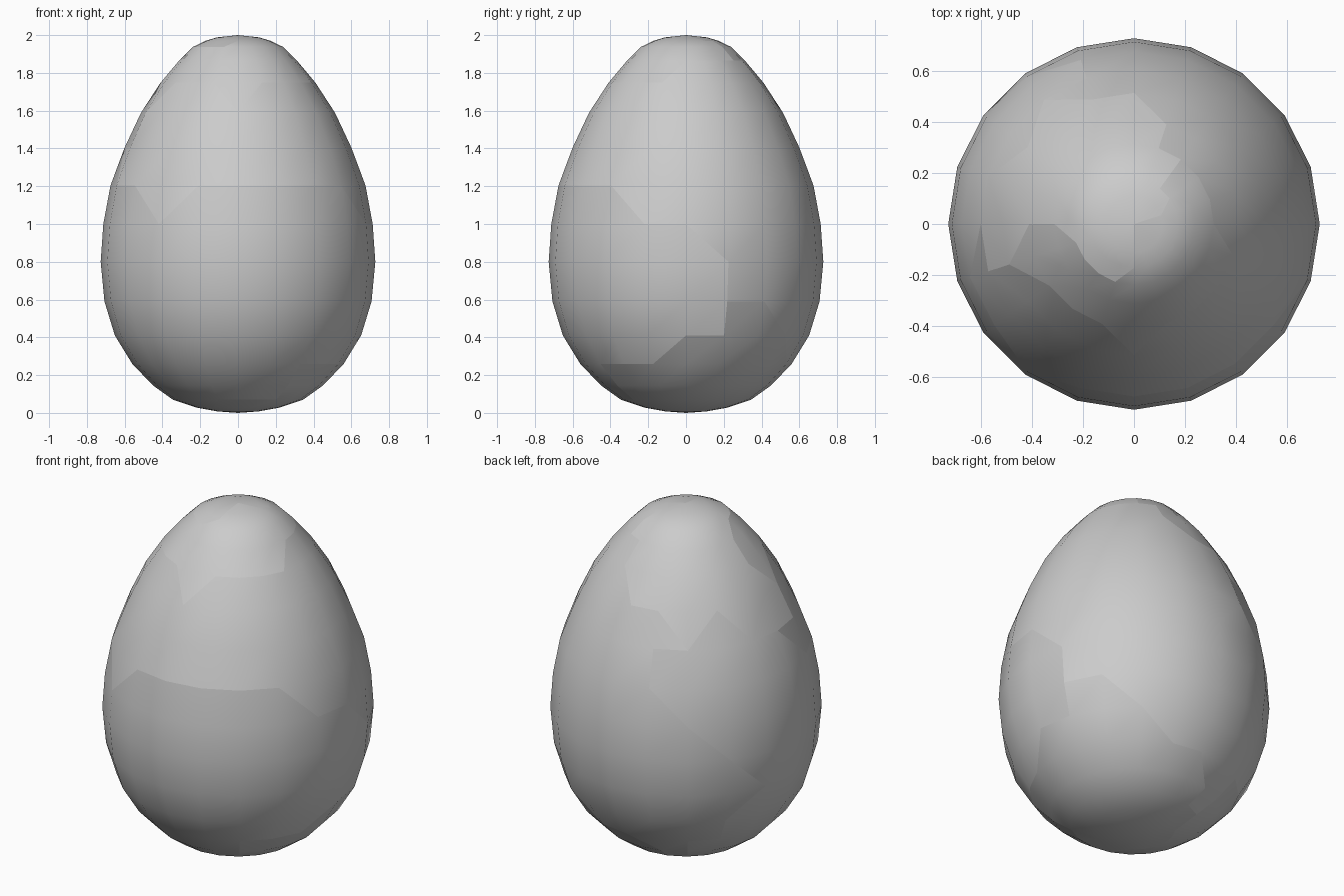
import bpy, bmesh, math

if "Cube" in bpy.data.objects:
    bpy.data.objects.remove(bpy.data.objects["Cube"])

SIDES = 20
THICK = 0.03
# egg profile (radius, height) between the two poles
PROFILE = [(.11, .008), (.22, .028), (.345, .07), (.45, .145), (.56, .26),
           (.652, .41), (.707, .59), (.727, .80), (.713, 1.0), (.675, 1.204),
           (.60, 1.405), (.513, 1.59), (.41, 1.748), (.312, 1.865),
           (.238, 1.938), (.172, 1.97), (.112, 1.988)]
TOP = len(PROFILE) + 1

# crack paths as (ring, side) steps, sides counted from the front to the right
CRACKS = [
    # belt crack round the front, right side and back
    [(11, -5), (10, -4), (10, -3), (9, -2), (10, -1), (10, 3), (9, 4), (9, 5),
     (8, 6), (7, 6), (7, 7), (5, 9), (5, 10), (4, 11), (3, 11), (3, 12),
     (5, 12), (5, 13), (6, 13), (7, 14), (10, 11), (11, 11), (11, 12)],
    # lower right crack and underside
    [(7, 6), (6, 6), (6, 5), (5, 4), (5, 2), (3, 2), (3, -1), (2, -2),
     (2, -7), (3, -8)],
    # upper left and back crack up to the tip
    [(11, -5), (11, -6), (12, -7), (11, -8), (12, -9), (12, -10), (13, -11),
     (14, -11), (14, -12), (16, -12), (16, -13), (17, -14), (TOP, -14)],
    # upper left flake and cap
    [(11, -5), (11, -4), (12, -4), (13, -5), (14, -5), (15, -4), (15, -1),
     (16, 0), (17, 0), (TOP, 0)],
    # collar across the upper front
    [(12, -4), (13, -3), (13, -1), (12, 0), (13, 1), (13, 4), (14, 5), (14, 8)],
]


def sign(n):
    return (n > 0) - (n < 0)


# whole egg surface
bm = bmesh.new()
bottom, tip = bm.verts.new((0, 0, 0)), bm.verts.new((0, 0, 2))
rings = [[bottom] * SIDES]
for r, z in PROFILE:
    rings.append([bm.verts.new((r * math.sin(math.tau * k / SIDES),
                                -r * math.cos(math.tau * k / SIDES), z))
                  for k in range(SIDES)])
rings.append([tip] * SIDES)
for j in range(TOP):
    for k in range(SIDES):
        n = (k + 1) % SIDES
        quad = [rings[j][k], rings[j][n], rings[j + 1][n], rings[j + 1][k]]
        bm.faces.new(list(dict.fromkeys(quad)))

# cut the cracks along edges and face diagonals
cuts = set()
for path in CRACKS:
    for (j, k), (j2, k2) in zip(path, path[1:]):
        while (j, k) != (j2, k2):
            a = rings[j][k % SIDES]
            j, k = j + sign(j2 - j), k + sign(k2 - k)
            b = rings[j][k % SIDES]
            edge = bm.edges.get((a, b))
            if edge is None:
                for f in a.link_faces:
                    if b in f.verts:
                        bmesh.utils.face_split(f, a, b)
                        break
                edge = bm.edges.get((a, b))
            if edge:
                cuts.add(edge)
bmesh.ops.split_edges(bm, edges=list(cuts))

# each connected patch becomes one shell piece with thickness
todo = set(bm.faces)
count = 0
while todo:
    stack, patch = [todo.pop()], []
    while stack:
        f = stack.pop()
        patch.append(f)
        for e in f.edges:
            for g in e.link_faces:
                if g in todo:
                    todo.remove(g)
                    stack.append(g)
    verts = list(dict.fromkeys(v for f in patch for v in f.verts))
    ids = {v: i for i, v in enumerate(verts)}
    count += 1
    mesh = bpy.data.meshes.new("shell_piece_%d" % count)
    mesh.from_pydata([v.co[:] for v in verts], [],
                     [[ids[v] for v in f.verts] for f in patch])
    obj = bpy.data.objects.new(mesh.name, mesh)
    bpy.context.collection.objects.link(obj)
    bpy.ops.object.select_all(action='DESELECT')
    bpy.context.view_layer.objects.active = obj
    obj.select_set(True)
    solid = obj.modifiers.new("thickness", 'SOLIDIFY')
    solid.thickness, solid.offset = THICK, -1
    bpy.ops.object.modifier_apply(modifier=solid.name)
    bpy.ops.object.shade_smooth_by_angle(angle=math.radians(40))
bm.free()
